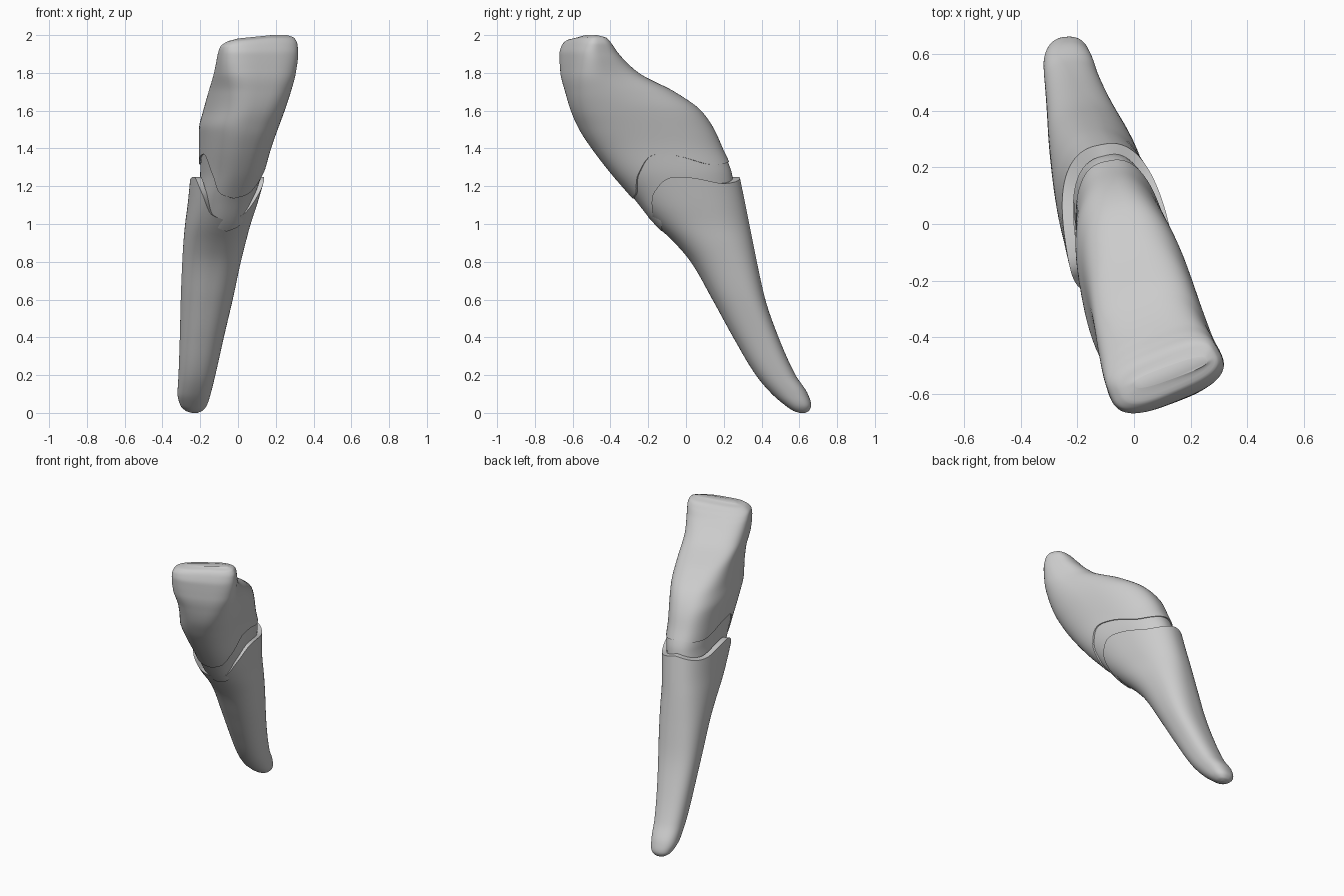
import bpy, bmesh, math

if "Cube" in bpy.data.objects:
    bpy.data.objects.remove(bpy.data.objects["Cube"])

SEG, ROWS = 72, 56

# Horizontal slices: z, x min, x max, y min, y max
CROWN = [(0.90, -.235, .03, -.07, .325), (1.00, -.23, .06, -.175, .30),
         (1.13, -.225, .09, -.28, .27), (1.27, -.208, .138, -.40, .25),
         (1.40, -.206, .175, -.50, .195), (1.50, -.207, .21, -.565, .15),
         (1.60, -.184, .247, -.61, .08), (1.70, -.156, .28, -.64, -.06),
         (1.80, -.127, .306, -.665, -.25),
         (1.90, -.107, .318, -.67, -.355), (1.95, -.095, .315, -.66, -.39),
         (1.985, -.06, .297, -.635, -.42), (2.0, .0, .26, -.58, -.47)]
ROOT = [(0, -.245, -.215, .60, .63), (.01, -.275, -.19, .57, .65),
        (.04, -.305, -.165, .525, .663), (.10, -.32, -.145, .455, .645),
        (.20, -.315, -.12, .37, .58), (.40, -.308, -.075, .25, .49),
        (.60, -.303, -.028, .14, .42), (.80, -.295, .015, .025, .375),
        (.90, -.289, .04, -.06, .355), (1.0, -.28, .067, -.165, .335),
        (1.1, -.267, .10, -.26, .315), (1.27, -.25, .15, -.385, .28)]
# Wavy gum lines: angle from the front face, height
CROWN_RIM = [(0, 1.135), (25, 1.16), (55, 1.27), (85, 1.37), (125, 1.315), (180, 1.335)]
ROOT_RIM = [(0, 1.02), (25, 1.05), (55, 1.17), (85, 1.25), (125, 1.215), (180, 1.25)]
# Slice character: z, turn about z in degrees, superellipse power, front-to-back taper
SHAPE = [(0, 4, 2.3, -.05), (.5, 4, 2.4, -.12), (1.0, 9, 2.35, .02),
         (1.3, 11, 2.4, .06), (1.6, 15, 2.65, .08), (1.8, 21, 3.1, .10), (2.0, 25, 3.1, 0)]


def sample(table, t):
    """Smooth interpolation through table rows keyed by the first column."""
    n = len(table)
    t = min(max(t, table[0][0]), table[-1][0])
    i = next((k for k in range(n - 1) if t <= table[k + 1][0]), n - 2)
    a, b = table[i], table[i + 1]
    p, q = table[max(i - 1, 0)], table[min(i + 2, n - 1)]
    h = b[0] - a[0]
    s = (t - a[0]) / h
    out = []
    for c in range(1, len(a)):
        d = (b[c] - a[c]) / h

        def slope(e):
            return 2 * e * d / (e + d) if e * d > 0 else 0
        m0 = slope((a[c] - p[c]) / (a[0] - p[0])) if i > 0 else d
        m1 = slope((q[c] - b[c]) / (q[0] - b[0])) if i < n - 2 else d
        out.append((2*s**3 - 3*s*s + 1) * a[c] + (s**3 - 2*s*s + s) * h * m0
                   + (3*s*s - 2*s**3) * b[c] + (s**3 - s*s) * h * m1)
    return out


def slice_points(table, z, inset):
    """Turned, tapered superellipse fitted to the slice's extents."""
    x0, x1, y0, y1 = sample(table, z)
    turn, power, taper = sample(SHAPE, z)
    turn = math.radians(turn)
    sn, cs = math.sin(turn), math.cos(turn)
    hx, hy = (x1 - x0) / 2, (y1 - y0) / 2
    k = cs**4 - sn**4
    depth = math.sqrt(max((cs**2 * hy**2 - sn**2 * hx**2) / k, .3 * hy**2))
    width = math.sqrt(max((cs**2 * hx**2 - sn**2 * hy**2) / k, .3 * hx**2))
    pts = []
    for j in range(SEG):
        a = 2 * math.pi * j / SEG
        u = math.copysign(abs(math.cos(a)) ** (2 / power), math.cos(a))
        v = math.copysign(abs(math.sin(a)) ** (2 / power), math.sin(a))
        v *= width * (1 + taper * u)
        u *= depth
        pts.append((v * cs + u * sn, v * sn - u * cs))
    xs, ys = [p[0] for p in pts], [p[1] for p in pts]
    gx = (x1 - x0 - 2 * inset) / (max(xs) - min(xs))
    gy = (y1 - y0 - 2 * inset) / (max(ys) - min(ys))
    return [(x0 + inset + (x - min(xs)) * gx, y0 + inset + (y - min(ys)) * gy)
            for x, y in pts]


def loft(name, table, rim, end, inset=0.0, lip=0.0):
    """Skin from a wavy rim to a flat end height, with a turned-in lip."""
    bm = bmesh.new()
    rings = []
    steps = [(0, lip)] if lip else []
    steps += [(math.sin(math.pi / 2 * r / ROWS), 0) for r in range(ROWS + 1)]
    for f, extra in steps:
        ring = []
        for j in range(SEG):
            ang = 360 * j / SEG
            start = sample(rim, min(ang, 360 - ang))[0]
            z = start + (end - start) * f
            x, y = slice_points(table, z, inset + extra)[j]
            # biting edge dips slightly towards -x
            z -= max(0, (z - 1.9) / .1) * max(0, .18 - x) * .1
            ring.append(bm.verts.new((x, y, z)))
        rings.append(ring)
    for a, b in zip(rings, rings[1:]):
        for j in range(SEG):
            k = (j + 1) % SEG
            bm.faces.new((a[j], a[k], b[k], b[j]))
    bm.faces.new(rings[-1])
    if not lip:
        bm.faces.new(rings[0])
    bmesh.ops.recalc_face_normals(bm, faces=bm.faces)
    mesh = bpy.data.meshes.new(name)
    bm.to_mesh(mesh)
    bm.free()
    ob = bpy.data.objects.new(name, mesh)
    bpy.context.collection.objects.link(ob)
    bpy.context.view_layer.objects.active = ob
    ob.select_set(True)
    bpy.ops.object.shade_smooth_by_angle(angle=math.radians(40))
    ob.select_set(False)
    return ob


# Enamel crown, root covering, and the inner core showing between them
loft("crown", CROWN, CROWN_RIM, 2.0, lip=.02)
loft("root", ROOT, ROOT_RIM, 0.0, lip=.04)
core_rim = [(a, z - .06) for a, z in ROOT_RIM]
loft("inner_core", CROWN, core_rim, 1.5, inset=.008)
